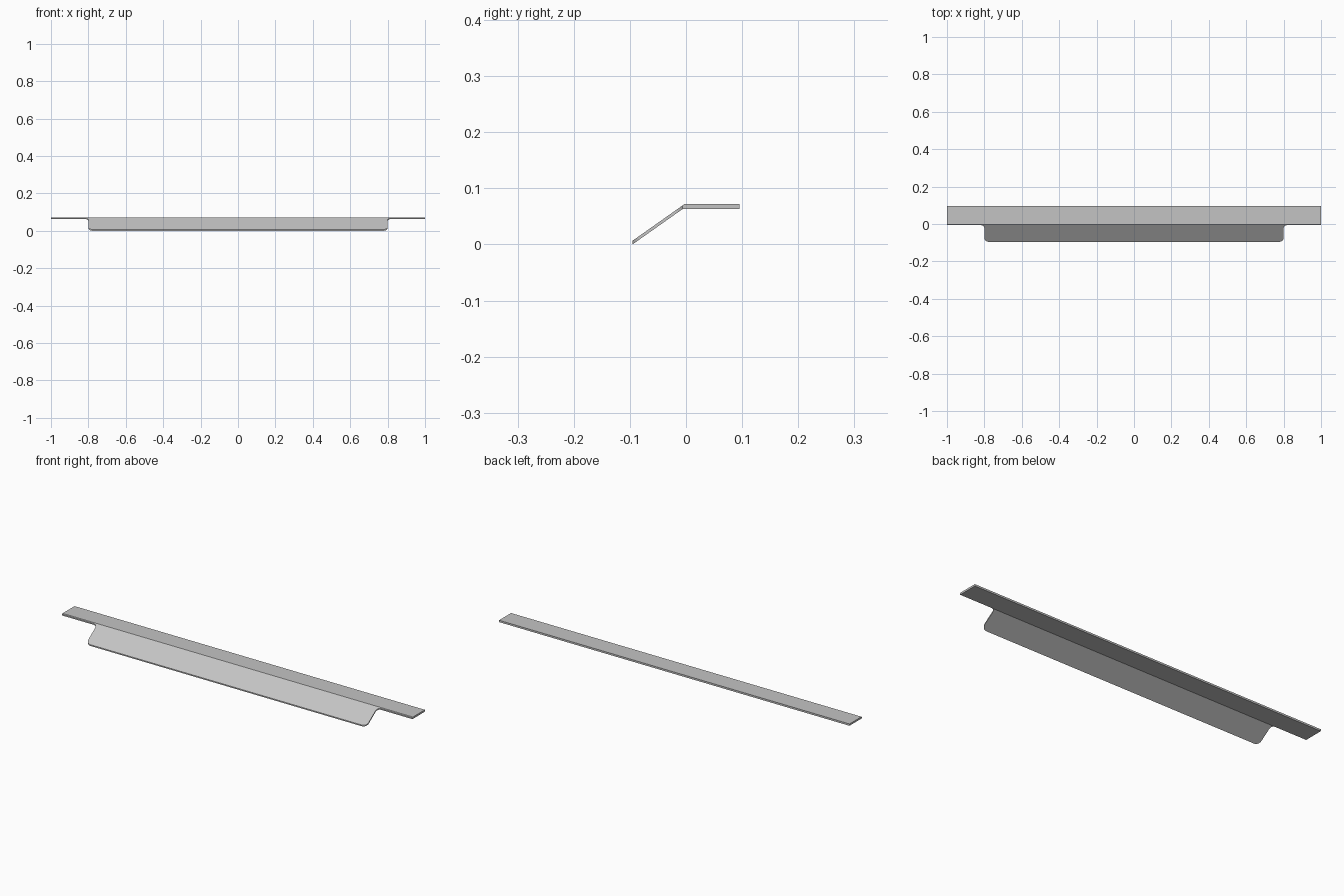
import bpy
import bmesh
from math import sin, cos, pi, hypot
from mathutils import Vector

cube = bpy.data.objects.get("Cube")
if cube:
    bpy.data.objects.remove(cube, do_unlink=True)

grey = bpy.data.materials.new("light_grey_metal")
grey.use_nodes = True
grey.diffuse_color = (0.55, 0.55, 0.55, 1)
grey.node_tree.nodes["Principled BSDF"].inputs["Base Color"].default_value = grey.diffuse_color


def extrude_outline(name, points, offset):
    """Close an outline into a face and extrude it along offset."""
    bm = bmesh.new()
    face = bm.faces.new([bm.verts.new(p) for p in points])
    out = bmesh.ops.extrude_face_region(bm, geom=[face])
    moved = [v for v in out["geom"] if isinstance(v, bmesh.types.BMVert)]
    bmesh.ops.translate(bm, verts=moved, vec=Vector(offset))
    bmesh.ops.recalc_face_normals(bm, faces=bm.faces[:])
    mesh = bpy.data.meshes.new(name)
    bm.to_mesh(mesh)
    bm.free()
    mesh.materials.append(grey)
    obj = bpy.data.objects.new(name, mesh)
    bpy.context.collection.objects.link(obj)
    return obj


TOP, BACK, BEND, FRONT = 0.0725, 0.0955, -0.002, -0.006
THICK = 0.0065
slope = (TOP - THICK) / (BACK + BEND)

# Flat mounting plate with a chamfered front edge at the bend
profile = [(BEND, TOP), (BACK, TOP), (BACK, 0.063), (FRONT, 0.063),
           (FRONT, TOP + slope * (FRONT - BEND))]
extrude_outline("mounting_plate", [(-1, y, z) for y, z in profile], (2, 0, 0))

# Sloping grip: filleted into the plate, rounded at its lower corners
half, fillet, corner, steps = 0.8, 0.02, 0.025, 8
scale = 1 / hypot(1, slope)          # sheet distance to plan depth
angles = [i / steps * pi / 2 for i in range(steps + 1)]
side = [(half + fillet, BEND)]
side += [(half + fillet * (1 - sin(a)), FRONT - fillet * (1 - cos(a)) * scale)
         for a in angles]
side += [(half - corner * (1 - cos(a)), -BACK + corner * (1 - sin(a)) * scale)
         for a in angles]
outline = side + [(-x, y) for x, y in reversed(side)]
grip = extrude_outline("sloping_grip",
                       [(x, y, TOP + slope * (y - BEND)) for x, y in outline],
                       (0, 0, -THICK))

# Smooth the rounded corners, keep the sheet edges sharp
bpy.ops.object.select_all(action="DESELECT")
grip.select_set(True)
bpy.context.view_layer.objects.active = grip
bpy.ops.object.shade_smooth_by_angle(angle=pi / 6)
